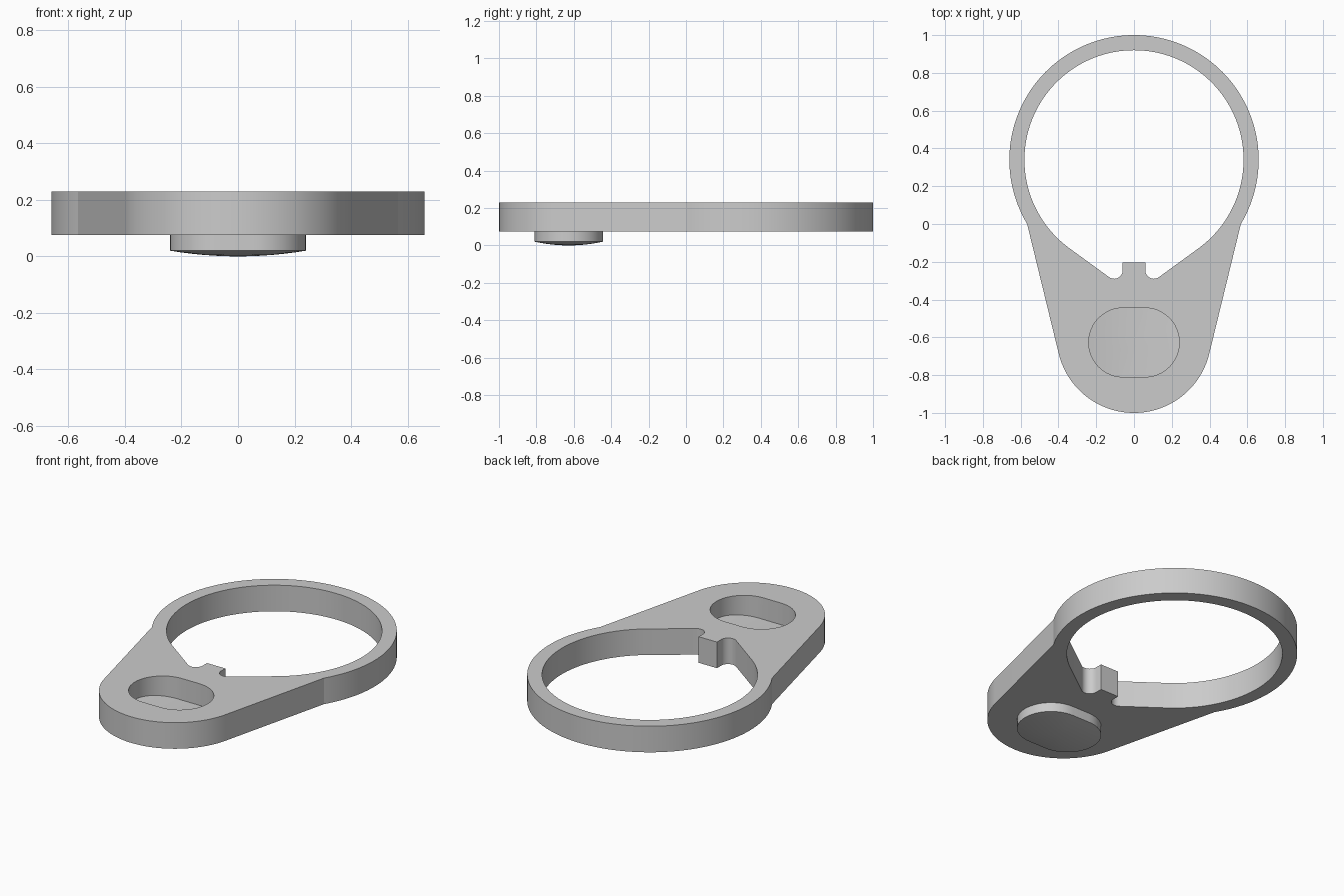
import bpy
import bmesh
from math import sin, cos, radians

cube = bpy.data.objects.get("Cube")
if cube:
    bpy.data.objects.remove(cube)

BOTTOM, TOP = 0.075, 0.23
RING_Y = 0.34
POCKET_Y, POCKET_R, POCKET_HALF = -0.627, 0.183, 0.057


def arc(cx, cy, r, start, end, steps):
    """Points on a circular arc, angles in degrees."""
    angles = [radians(start + (end - start) * i / steps) for i in range(steps + 1)]
    return [(cx + r * cos(a), cy + r * sin(a)) for a in angles]


def mirrored(half):
    """Close a left/right symmetric outline; half runs between two points."""
    other = [(-x, y) for x, y in reversed(half) if abs(x) > 1e-5]
    return half + other


# Outlines
outer = mirrored(arc(0, RING_Y, 0.66, 90, 211, 48)
                 + arc(0, -0.59, 0.41, 193.4, 270, 28))
inner = mirrored(arc(0, RING_Y, 0.58, 90, 233.8, 56)
                 + arc(-0.105, -0.245, 0.045, 233.8, 360, 14)
                 + [(-0.06, -0.205)])
pocket = (arc(POCKET_HALF, POCKET_Y, POCKET_R, -90, 90, 24)
          + arc(-POCKET_HALF, POCKET_Y, POCKET_R, 90, 270, 24))

bm = bmesh.new()


def add_loop(points, height):
    return [bm.verts.new((x, y, height(x, y))) for x, y in points]


def bridge(a, b):
    n = len(a)
    for i in range(n):
        j = (i + 1) % n
        bm.faces.new((a[i], a[j], b[j], b[i]))


def flat_cap(loops):
    """Fill the area between an outline and its holes."""
    edges = []
    for loop in loops:
        for i, v in enumerate(loop):
            w = loop[(i + 1) % len(loop)]
            edges.append(bm.edges.get((v, w)) or bm.edges.new((v, w)))
    bmesh.ops.triangle_fill(bm, edges=edges, use_beauty=True,
                            use_dissolve=False, normal=(0, 0, 1))


def curved_floor(rim, height):
    """Wall down from the rim, then shrinking rings following a height rule."""
    previous = rim
    for scale in (1, 0.85, 0.7, 0.5, 0.3, 0.12):
        points = [(x * scale, POCKET_Y + (y - POCKET_Y) * scale) for x, y in pocket]
        ring = add_loop(points, lambda x, y: height(x, scale))
        bridge(previous, ring)
        previous = ring
    bm.faces.new(previous)


# Plate with ring opening
top_loops = [add_loop(p, lambda x, y: TOP) for p in (outer, inner, pocket)]
low_loops = [add_loop(p, lambda x, y: BOTTOM) for p in (outer, inner, pocket)]
flat_cap(top_loops)
flat_cap(low_loops)
for upper, lower in zip(top_loops[:2], low_loops[:2]):
    bridge(upper, lower)

# Recess on the top and crowned boss underneath
curved_floor(top_loops[2], lambda x, scale: 0.1 + 0.025 * (x / 0.24) ** 2)
curved_floor(low_loops[2], lambda x, scale: 0.02 * scale ** 2)

bmesh.ops.recalc_face_normals(bm, faces=bm.faces[:])
mesh = bpy.data.meshes.new("ring_plate")
bm.to_mesh(mesh)
bm.free()
plate = bpy.data.objects.new("ring_plate", mesh)
bpy.context.collection.objects.link(plate)

# Material
grey = bpy.data.materials.new("light_grey")
grey.use_nodes = True
colour = (0.6, 0.6, 0.6, 1)
grey.diffuse_color = colour
grey.node_tree.nodes["Principled BSDF"].inputs["Base Color"].default_value = colour
mesh.materials.append(grey)

# Shading
bpy.ops.object.select_all(action='DESELECT')
plate.select_set(True)
bpy.context.view_layer.objects.active = plate
bpy.ops.object.shade_smooth_by_angle(angle=radians(15))
